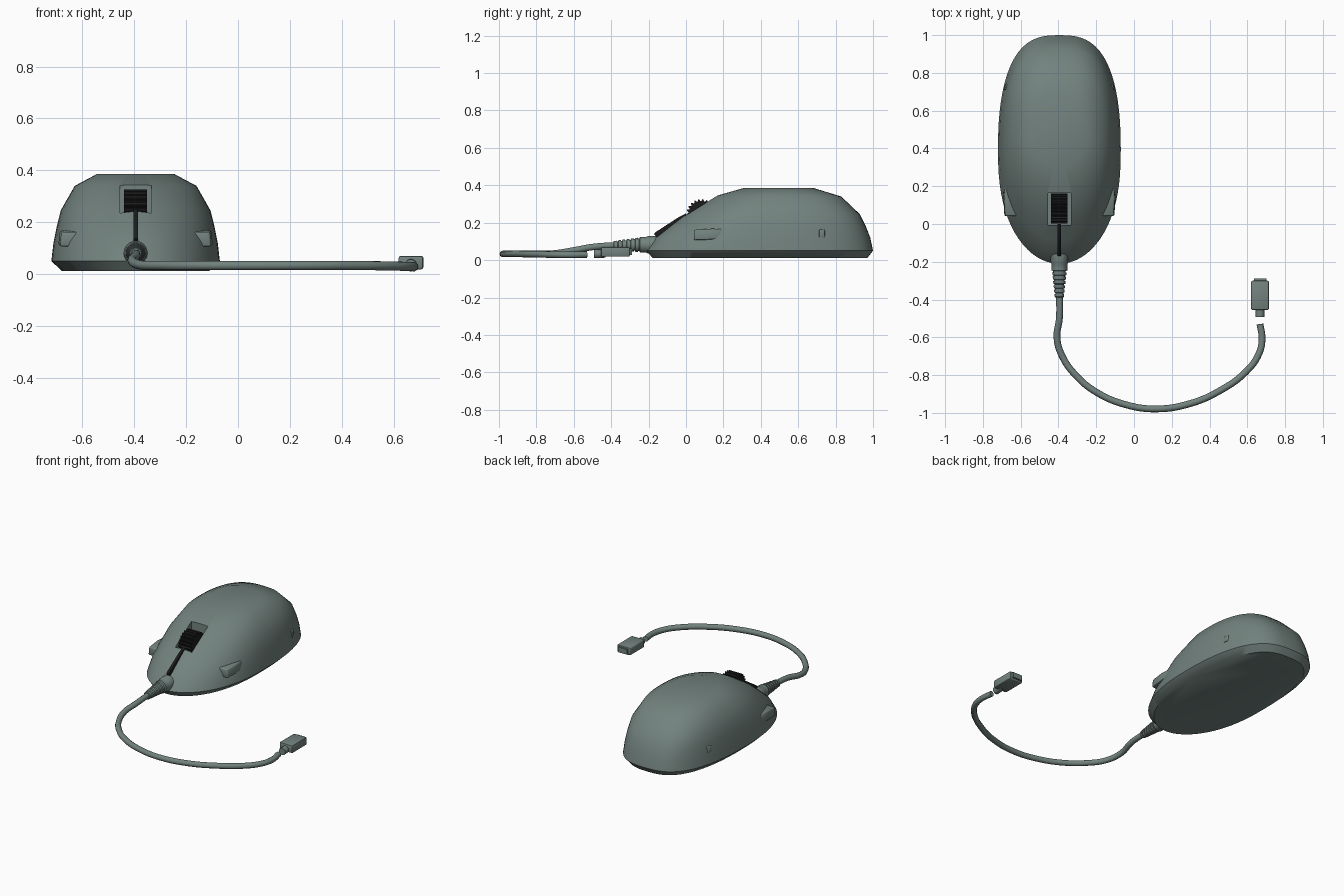
import bpy, bmesh, math
from mathutils import Vector

if "Cube" in bpy.data.objects:
    bpy.data.objects.remove(bpy.data.objects["Cube"])

CX = -0.395  # centre line of the mouse


def material(name, rgb):
    m = bpy.data.materials.new(name)
    m.diffuse_color = (*rgb, 1)
    m.use_nodes = True
    m.node_tree.nodes["Principled BSDF"].inputs["Base Color"].default_value = m.diffuse_color
    return m


SHELL = material("grey_green", (0.17, 0.225, 0.21))
BLACK = material("black", (0.012, 0.012, 0.012))


def smooth(ob, angle=45):
    bpy.ops.object.select_all(action='DESELECT')
    ob.select_set(True)
    bpy.context.view_layer.objects.active = ob
    bpy.ops.object.shade_smooth_by_angle(angle=math.radians(angle))


def apply_modifiers(ob):
    bpy.context.view_layer.objects.active = ob
    for mod in list(ob.modifiers):
        bpy.ops.object.modifier_apply(modifier=mod.name)


def loft(name, rings, mat, bevel=0, angle=45):
    """Skin a list of equal-length closed rings and cap both ends."""
    bm = bmesh.new()
    rows = [[bm.verts.new(p) for p in ring] for ring in rings]
    n = len(rows[0])
    for a, b in zip(rows, rows[1:]):
        for i in range(n):
            j = (i + 1) % n
            bm.faces.new((a[i], a[j], b[j], b[i]))
    bm.faces.new(rows[0])
    bm.faces.new(rows[-1])
    bmesh.ops.recalc_face_normals(bm, faces=bm.faces)
    me = bpy.data.meshes.new(name)
    bm.to_mesh(me)
    bm.free()
    ob = bpy.data.objects.new(name, me)
    bpy.context.collection.objects.link(ob)
    me.materials.append(mat)
    if bevel:
        mod = ob.modifiers.new("bevel", 'BEVEL')
        mod.width, mod.segments = bevel, 2
        apply_modifiers(ob)
    smooth(ob, angle)
    return ob


def box(name, x0, x1, y0, y1, z0, z1, mat, bevel=0):
    ring = lambda z: [(x0, y0, z), (x1, y0, z), (x1, y1, z), (x0, y1, z)]
    return loft(name, [ring(z0), ring(z1)], mat, bevel)


def outline(z, hw, y0, y1, n=72):
    """Egg-like horizontal section: rounder at the nose, fuller at the rear."""
    pts = []
    for i in range(n):
        t = math.tau * i / n
        c, s = math.cos(t), math.sin(t)
        e = 2 / (2.1 + 0.6 * (0.5 + 0.5 * s))
        x = math.copysign(abs(c) ** e, c) * hw
        y = math.copysign(abs(s) ** e, s) * (y1 - y0) / 2 + (y0 + y1) / 2
        pts.append((CX + x, y, z))
    return pts


# Body shell: stacked sections of z, half width, front y, rear y
sections = [(0.012, 0.285, -0.18, 0.97), (0.05, 0.325, -0.21, 1.0),
            (0.12, 0.317, -0.16, 0.985), (0.18, 0.305, -0.085, 0.962),
            (0.245, 0.289, 0.0, 0.93), (0.34, 0.235, 0.15, 0.83),
            (0.386, 0.149, 0.31, 0.68)]
body = loft("body_shell", [outline(*s) for s in sections], SHELL)

# Slot for the wheel
cutter = box("slot_cutter", CX - 0.061, CX + 0.061, -0.005, 0.165, 0.2, 0.5, SHELL)
cutter.hide_render = True
cut = body.modifiers.new("slot", 'BOOLEAN')
cut.object, cut.operation, cut.solver = cutter, 'DIFFERENCE', 'EXACT'
apply_modifiers(body)
bpy.data.objects.remove(cutter)
smooth(body)

# Ribbed scroll wheel
TEETH = 22
def wheel_ring(x):
    pts = []
    for i in range(TEETH * 4):
        r = 0.079 if i % 4 < 2 else 0.069
        t = math.tau * i / (TEETH * 4)
        pts.append((x, 0.082 + r * math.cos(t), 0.247 + r * math.sin(t)))
    return pts
loft("scroll_wheel", [wheel_ring(CX - 0.044), wheel_ring(CX + 0.044)], BLACK, angle=20)

# Black strip between the front buttons
def strip_ring(x):
    return [(x, -0.17, 0.138), (x, -0.165, 0.148), (x, -0.04, 0.229),
            (x, 0.0, 0.25), (x, 0.0, 0.2), (x, -0.14, 0.1)]
loft("button_divider", [strip_ring(CX - 0.009), strip_ring(CX + 0.009)], BLACK)

# Side grips and small rear studs, mirrored
for side, s in (("left", -1), ("right", 1)):
    def grip_ring(y, low, high, out):
        return [(CX + s * x, y, z) for x, z in
                ((0.2, low), (out, low), (out - 0.006, high), (0.2, high))]
    loft(f"{side}_side_grip", [grip_ring(0.042, 0.106, 0.162, 0.292),
                               grip_ring(0.14, 0.11, 0.168, 0.298),
                               grip_ring(0.2, 0.125, 0.166, 0.293)], SHELL, 0.008)
    loft(f"{side}_rear_stud", [grip_ring(0.712, 0.12, 0.164, 0.295),
                               grip_ring(0.742, 0.12, 0.164, 0.288)], SHELL, 0.005)

# Ribbed strain relief
def circle(x, y, z, r, n=24):
    return [(x + r * math.cos(math.tau * i / n), y, z + r * math.sin(math.tau * i / n))
            for i in range(n)]
profile = [(-0.16, 0.046), (-0.205, 0.046), (-0.212, 0.042), (-0.245, 0.042)]
for k in range(6):
    y, r = -0.25 - 0.023 * k, 0.038 - 0.0025 * k
    profile += [(y, r - 0.005), (y - 0.006, r - 0.005), (y - 0.006, r), (y - 0.02, r - 0.001)]
profile.append((-0.388, 0.022))
loft("strain_relief", [circle(CX, y, 0.082 + 0.03 * min(0, y + 0.25), r)
                       for y, r in profile], SHELL, angle=30)

# Cable
path = [(CX, -0.36, 0.08), (CX, -0.5, 0.07), (-0.408, -0.6, 0.052),
        (-0.38, -0.7, 0.036), (-0.3, -0.81, 0.033), (-0.2, -0.89, 0.033),
        (-0.05, -0.955, 0.033), (0.12, -0.979, 0.033), (0.3, -0.95, 0.033),
        (0.45, -0.885, 0.033), (0.59, -0.785, 0.031), (0.66, -0.69, 0.029),
        (0.678, -0.61, 0.028), (0.667, -0.53, 0.03)]
cu = bpy.data.curves.new("cable", 'CURVE')
cu.dimensions = '3D'
cu.bevel_depth, cu.bevel_resolution, cu.resolution_u = 0.018, 3, 6
cu.use_fill_caps = True
sp = cu.splines.new('BEZIER')
sp.bezier_points.add(len(path) - 1)
for bp, p in zip(sp.bezier_points, path):
    bp.co = Vector(p)
    bp.handle_left_type = bp.handle_right_type = 'AUTO'
cu.materials.append(SHELL)
cable = bpy.data.objects.new("cable", cu)
bpy.context.collection.objects.link(cable)

# Plug
loft("plug_neck", [circle(0.667, -0.492, 0.033, 0.023),
                   circle(0.667, -0.43, 0.036, 0.023)], SHELL)
box("plug_body", 0.62, 0.715, -0.455, -0.3, 0.018, 0.07, SHELL, 0.008)
box("plug_tip", 0.634, 0.701, -0.32, -0.289, 0.027, 0.061, SHELL)
